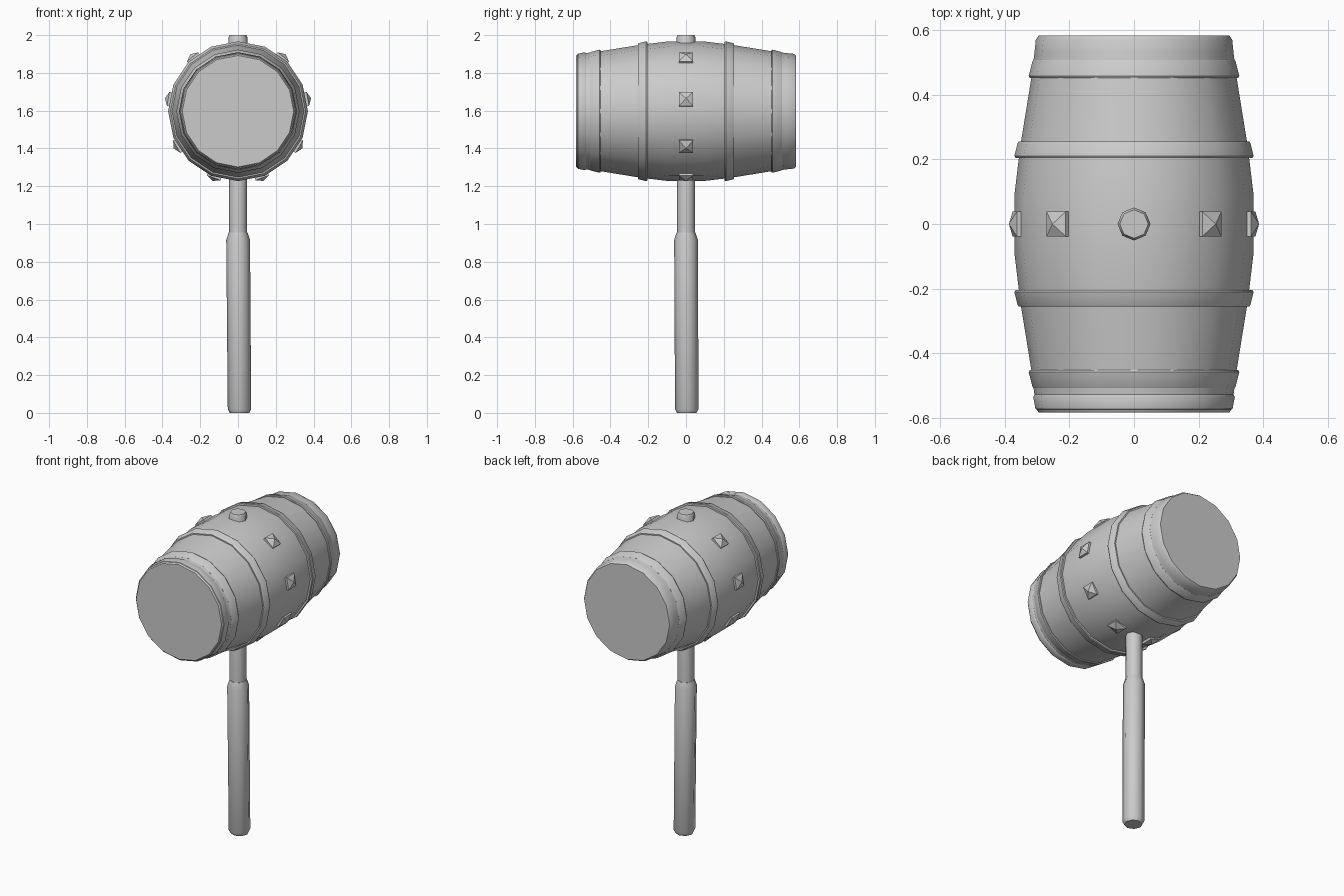
import bpy, bmesh, math
from mathutils import Matrix, Vector

cube = bpy.data.objects.get("Cube")
if cube:
    bpy.data.objects.remove(cube)

GREY = (0.6, 0.6, 0.6, 1)
mat = bpy.data.materials.new("plain grey")
mat.use_nodes = True
mat.diffuse_color = GREY
mat.node_tree.nodes["Principled BSDF"].inputs["Base Color"].default_value = GREY

CENTRE = Vector((0, 0, 1.597))
SIDES = 16


def finish(name, bm, smooth=None):
    bmesh.ops.recalc_face_normals(bm, faces=bm.faces)
    mesh = bpy.data.meshes.new(name)
    bm.to_mesh(mesh)
    bm.free()
    mesh.materials.append(mat)
    ob = bpy.data.objects.new(name, mesh)
    bpy.context.collection.objects.link(ob)
    if smooth:
        bpy.ops.object.select_all(action='DESELECT')
        ob.select_set(True)
        bpy.context.view_layer.objects.active = ob
        bpy.ops.object.shade_smooth_by_angle(angle=math.radians(smooth))
    return ob


def lathe(name, profile, sides, matrix, closed=False, smooth=40):
    """Turn (radius, height) pairs about z; closed profiles make a hoop."""
    bm = bmesh.new()
    rings = []
    for r, h in profile:
        angles = [2 * math.pi * i / sides for i in range(sides)]
        rings.append([bm.verts.new(matrix @ Vector((r * math.cos(a), r * math.sin(a), h)))
                      for a in angles])
    pairs = list(zip(rings, rings[1:]))
    if closed:
        pairs.append((rings[-1], rings[0]))
    else:
        bm.faces.new(rings[0])
        bm.faces.new(rings[-1])
    for a, b in pairs:
        for i in range(sides):
            j = (i + 1) % sides
            bm.faces.new((a[i], a[j], b[j], b[i]))
    return finish(name, bm, smooth)


# Barrel head lying along y, with rounded rims
lying = Matrix.Translation(CENTRE) @ Matrix.Rotation(math.pi / 2, 4, 'X')
half = [(0.37, 0.09), (0.352, 0.24), (0.318, 0.45), (0.308, 0.53), (0.304, 0.57), (0.295, 0.583)]
lathe("barrel_head", [(r, -h) for r, h in reversed(half)] + half, SIDES, lying)

# Hoops, mirrored front and back
for side, word in ((1, "front"), (-1, "back")):
    for label, r_in, y_in, r_out, y_out in (("inner", 0.37, 0.205, 0.36, 0.255),
                                            ("outer", 0.326, 0.452, 0.314, 0.508)):
        hoop = [(r_in - 0.03, y_in), (r_in - 0.003, y_in), (r_in, y_in + 0.006),
                (r_out, y_out - 0.004), (r_out - 0.003, y_out), (r_out - 0.03, y_out)]
        lathe(f"{word}_{label}_hoop", [(r, side * h) for r, h in hoop],
              SIDES, lying, closed=True, smooth=30)

# Front rim lip
lathe("front_rim", [(0.29, 0.528), (0.308, 0.528), (0.312, 0.535), (0.305, 0.572), (0.29, 0.58)],
      SIDES, lying, closed=True)

# Handle: thick grip leaning slightly, thin shaft through the head
lean = Matrix.Identity(4)
lean[0][2], lean[0][3] = -0.008, 0.008
lean[1][2], lean[1][3] = -0.004, 0.004
lathe("handle_grip", [(0.052, 0), (0.062, 0.02), (0.063, 0.915), (0.05, 0.955)], 8, lean, smooth=50)
lathe("handle_shaft", [(0.048, 0.93), (0.051, 1.985), (0.044, 2.0)], 8, Matrix.Identity(4), smooth=50)

# Pyramid studs round the middle; the handle end takes the ninth place
for k in range(1, 9):
    bm = bmesh.new()
    w = 0.038
    corners = [(-w, -w), (w, -w), (w, w), (-w, w)]
    low = [bm.verts.new((x, y, 0.34)) for x, y in corners]
    top = [bm.verts.new((x, y, 0.375)) for x, y in corners]
    tip = bm.verts.new((0, 0, 0.393))
    bm.faces.new(low)
    for i in range(4):
        j = (i + 1) % 4
        bm.faces.new((low[i], low[j], top[j], top[i]))
        bm.faces.new((top[i], top[j], tip))
    turn = Matrix.Translation(CENTRE) @ Matrix.Rotation(math.radians(40 * k), 4, 'Y')
    bmesh.ops.transform(bm, matrix=turn, verts=bm.verts)
    finish(f"stud_{k}", bm)
